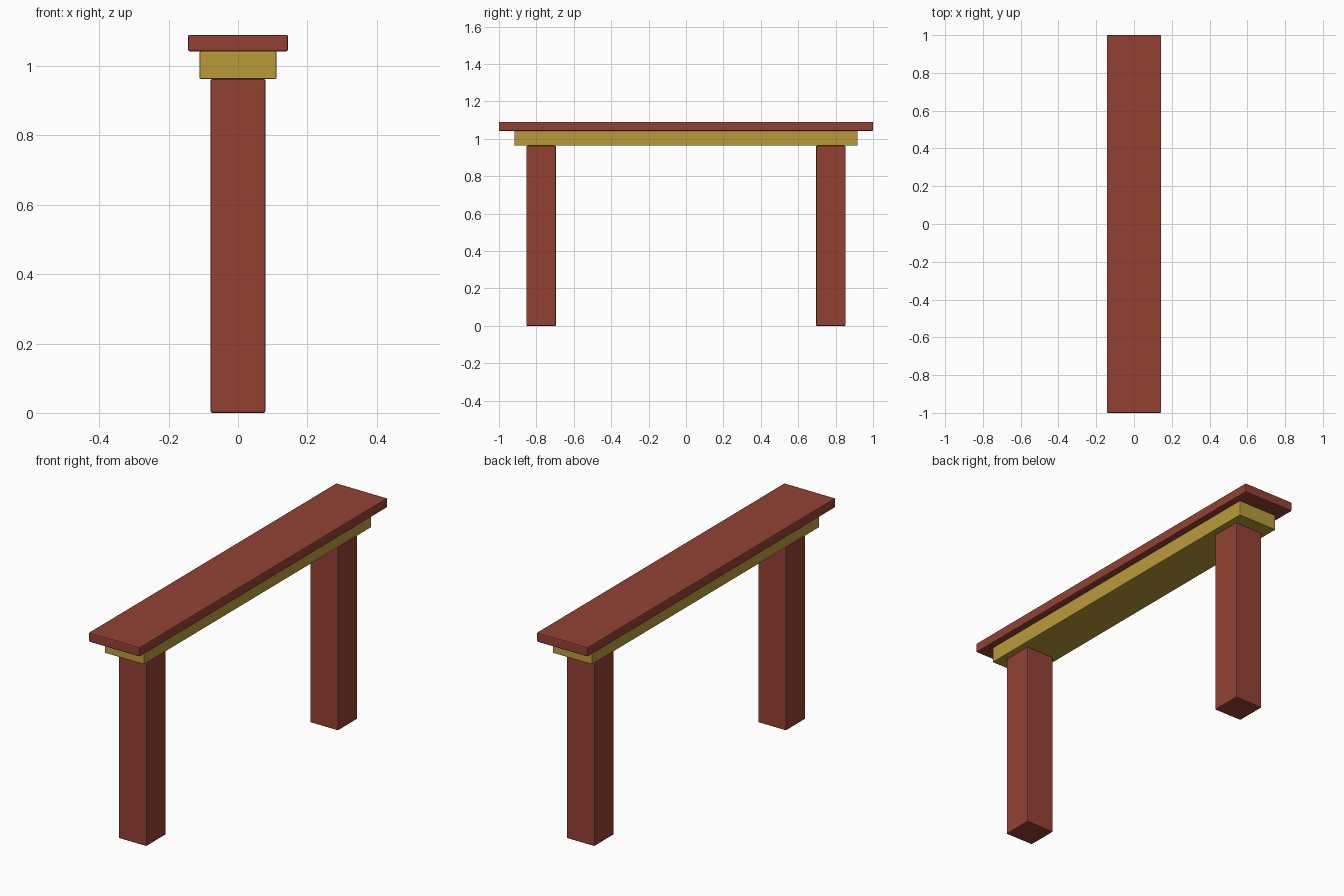
import bpy

if "Cube" in bpy.data.objects:
    bpy.data.objects.remove(bpy.data.objects["Cube"])


def material(name, rgb):
    m = bpy.data.materials.new(name)
    m.diffuse_color = (*rgb, 1)
    m.use_nodes = True
    m.node_tree.nodes["Principled BSDF"].inputs["Base Color"].default_value = m.diffuse_color
    return m


red = material("red_wood", (0.29, 0.053, 0.033))
gold = material("gold_trim", (0.49, 0.33, 0.042))


def box(name, size, y, z0, mat, bevel):
    """Softly bevelled block standing on height z0."""
    bpy.ops.mesh.primitive_cube_add(size=1, location=(0, y, z0 + size[2] / 2))
    ob = bpy.context.object
    ob.name = name
    ob.scale = size
    bpy.ops.object.transform_apply(location=False, rotation=False, scale=True)
    ob.data.materials.append(mat)
    b = ob.modifiers.new("soft_edges", 'BEVEL')
    b.width = bevel
    b.segments = 2
    return ob


# Posts at both ends
for name, side in (("front_post", -1), ("back_post", 1)):
    box(name, (0.158, 0.158, 0.963), side * 0.774, 0, red, 0.005)

# Gilded beam resting on the posts
box("beam", (0.222, 1.836, 0.079), 0, 0.963, gold, 0.003)

# Overhanging top board
box("top_board", (0.288, 2.0, 0.048), 0, 1.042, red, 0.005)
